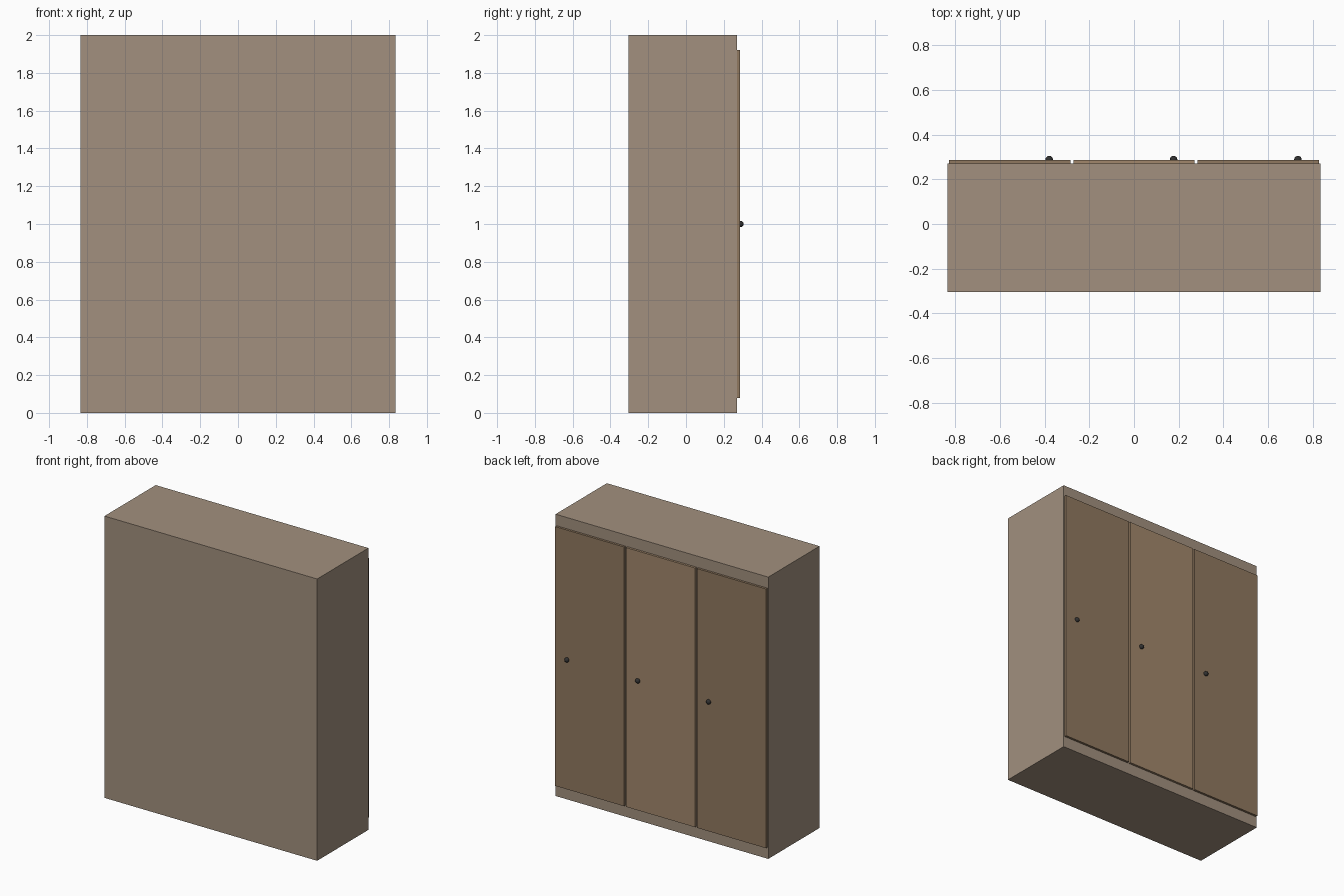
import bpy

if "Cube" in bpy.data.objects:
    bpy.data.objects.remove(bpy.data.objects["Cube"])

WIDTH, HEIGHT = 1.67, 2.0
BACK, FRONT = -0.305, 0.27      # carcass depth limits; doors sit on the +y face
DOOR_T, DOOR_W = 0.016, 0.543
PITCH = WIDTH / 3


def material(name, rgb):
    mat = bpy.data.materials.new(name)
    mat.diffuse_color = (*rgb, 1.0)
    mat.use_nodes = True
    mat.node_tree.nodes["Principled BSDF"].inputs["Base Color"].default_value = mat.diffuse_color
    return mat


def box(name, size, centre, mat):
    bpy.ops.mesh.primitive_cube_add(size=1, location=centre)
    obj = bpy.context.object
    obj.name = name
    obj.scale = size
    bpy.ops.object.transform_apply(location=False, rotation=False, scale=True)
    obj.data.materials.append(mat)
    return obj


carcass_mat = material("carcass_wood", (0.36, 0.28, 0.21))
outer_mat = material("outer_door_wood", (0.28, 0.19, 0.115))
middle_mat = material("middle_door_wood", (0.36, 0.245, 0.15))
knob_mat = material("dark_metal", (0.03, 0.03, 0.03))

# Cabinet body
box("cabinet_body", (WIDTH, FRONT - BACK, HEIGHT),
    (0, (FRONT + BACK) / 2, HEIGHT / 2), carcass_mat)

# Three doors, each with a round knob near its +x edge
for i, side in enumerate(("left", "middle", "right")):
    x = (i - 1) * PITCH
    box(f"{side}_door", (DOOR_W, DOOR_T, 1.84), (x, FRONT + DOOR_T / 2, 1.0),
        middle_mat if i == 1 else outer_mat)
    bpy.ops.mesh.primitive_uv_sphere_add(segments=16, ring_count=10, radius=0.017,
                                         location=(x + 0.177, 0.288, 1.0))
    knob = bpy.context.object
    knob.name = f"{side}_knob"
    knob.data.materials.append(knob_mat)
    bpy.ops.object.shade_smooth_by_angle()
